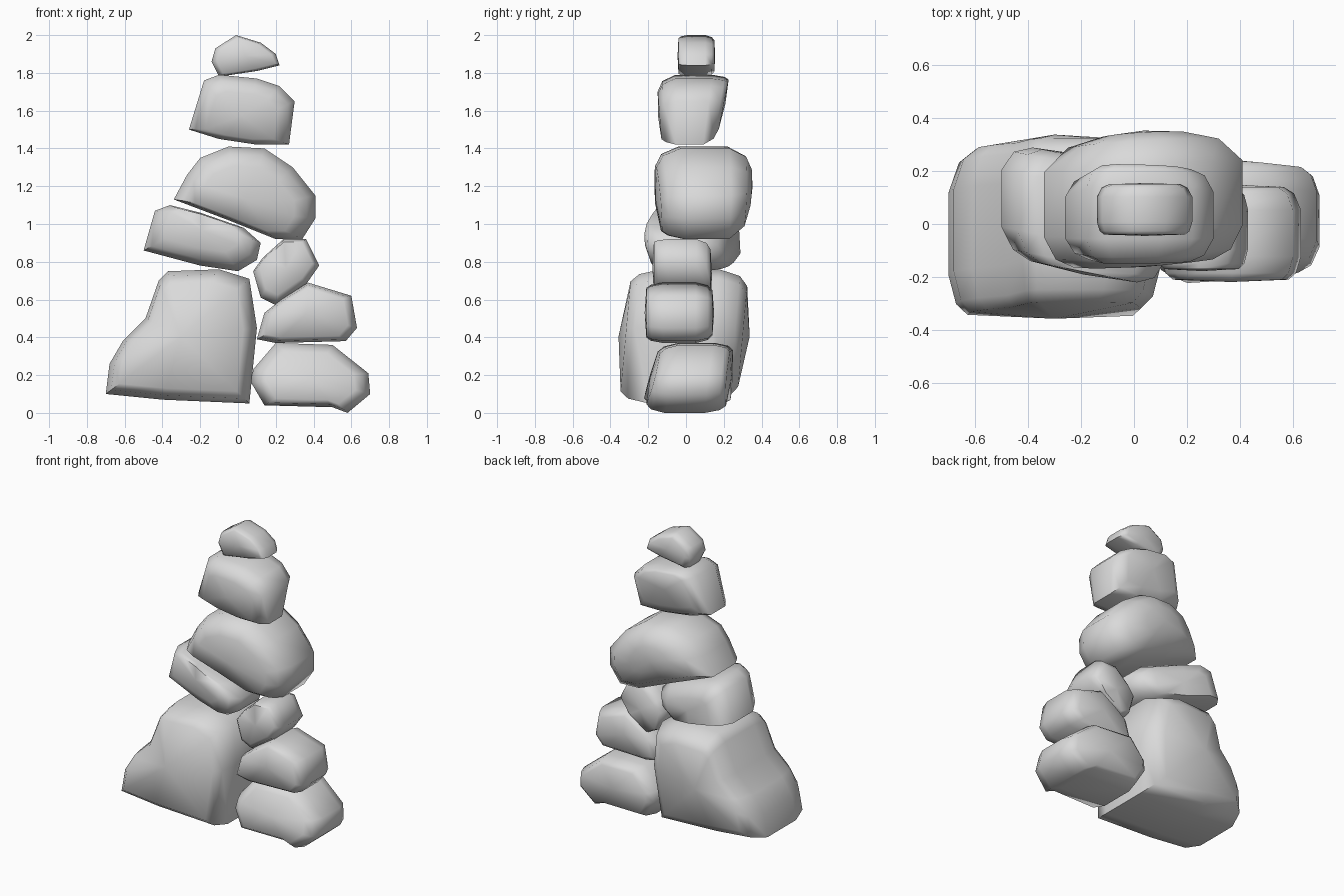
import bpy
import bmesh
from math import radians

# Remove the default cube
cube = bpy.data.objects.get("Cube")
if cube:
    bpy.data.objects.remove(cube, do_unlink=True)

# Single stone colour
stone_mat = bpy.data.materials.new("stone grey")
stone_mat.use_nodes = True
GREY = (0.7, 0.7, 0.7, 1)
stone_mat.diffuse_color = GREY
stone_mat.node_tree.nodes["Principled BSDF"].inputs["Base Color"].default_value = GREY

# Depth rings of a rounded stone: (fraction of half depth, share of the cap's shrinking)
RINGS = [(-1, 1), (-.86, .4), (-.5, 0), (.5, 0), (.86, .4), (1, 1)]


def make_stone(name, outline, front, back, caps=(.75, .75), dip=0, dome=1.05,
               lean_x=0, lean_z=0, flare_x=0, flare_z=0):
    """Loft a front outline (hundredths) through depth rings.

    caps are the outline scales at the front and back ends; dip raises the
    front end and lowers the back one; dome is the reach of the end tips;
    lean shears the depth along an axis, flare widens it along that axis."""
    points = [(x / 100, z / 100) for x, z in outline]
    xs = [p[0] for p in points]
    zs = [p[1] for p in points]
    cx, hx = (max(xs) + min(xs)) / 2, (max(xs) - min(xs)) / 2
    cz, hz = (max(zs) + min(zs)) / 2, (max(zs) - min(zs)) / 2
    cy, hy = (back + front) / 2, (back - front) / 2

    def place(x, z, depth, share):
        u, v = (x - cx) / hx, (z - cz) / hz
        width = hy * (1 + flare_x * u + flare_z * v)
        y = cy + depth * width + lean_x * (x - cx) + lean_z * (z - cz)
        return (x, y, z - dip * share * depth)

    bm = bmesh.new()
    rings = []
    for depth, share in RINGS:
        scale = 1 - share * (1 - caps[depth > 0])
        rings.append([bm.verts.new(place(cx + (x - cx) * scale, cz + (z - cz) * scale,
                                         depth, share))
                      for x, z in points])
    count = len(points)
    for near, far in zip(rings, rings[1:]):
        for i in range(count):
            j = (i + 1) % count
            bm.faces.new((near[i], near[j], far[j], far[i]))
    # Domed caps
    for ring, depth in ((rings[0], -dome), (rings[-1], dome)):
        tip = bm.verts.new(place(cx, cz, depth, 1))
        for i in range(count):
            bm.faces.new((ring[i], ring[(i + 1) % count], tip))
    bmesh.ops.recalc_face_normals(bm, faces=bm.faces)

    mesh = bpy.data.meshes.new(name)
    bm.to_mesh(mesh)
    bm.free()
    mesh.materials.append(stone_mat)
    obj = bpy.data.objects.new(name, mesh)
    bpy.context.collection.objects.link(obj)
    bpy.ops.object.select_all(action='DESELECT')
    obj.select_set(True)
    bpy.context.view_layer.objects.active = obj
    bpy.ops.object.shade_smooth_by_angle(angle=radians(65))


# Large boulder at the base
make_stone("base_boulder",
           [(-70, 10), (-68, 26), (-61, 38), (-49, 50), (-42, 70), (-37, 75), (-10, 76),
            (6, 71), (10, 45), (6, 5), (-40, 7)],
           front=-.32, back=.3, caps=(.82, .75), dome=1.12, lean_z=.09)

# Stack of three stones on the left side
make_stone("lower_side_stone",
           [(7, 16), (8, 23), (20, 37), (50, 36), (69, 21), (70, 10), (58, 0), (50, 3), (14, 4)],
           front=-.18, back=.23, caps=(.75, .8), lean_z=.17, flare_x=-.1, flare_z=-.1)
make_stone("middle_side_stone",
           [(10, 39), (14, 53), (23, 60), (37, 69), (60, 62), (63, 45), (57, 38), (20, 37)],
           front=-.21, back=.14, caps=(.82, .75))
make_stone("upper_side_stone",
           [(8, 75), (13, 82), (24, 92), (36, 92), (43, 78), (36, 68), (20, 57), (12, 61)],
           front=-.17, back=.13, caps=(.8, .8), dip=.02)

# Tilted slab bridging to the boulder
make_stone("tilted_slab",
           [(-50, 86), (-44, 107), (-36, 110), (-20, 106), (3, 98), (12, 90), (10, 81),
            (0, 75), (-20, 78)],
           front=-.18, back=.25, caps=(.65, .62), dip=.04, lean_x=-.2)

# Upper stones of the cairn
make_stone("keystone",
           [(-34, 113), (-27, 126), (-20, 135), (-5, 141), (14, 140), (29, 130), (41, 115),
            (41, 103), (34, 92), (20, 92), (-5, 102)],
           front=-.15, back=.34, caps=(.7, .4), dip=-.03, lean_x=.06, flare_z=.06)
make_stone("upper_stone",
           [(-26, 150), (-18, 176), (-10, 179), (10, 177), (22, 173), (30, 165), (27, 142),
            (10, 142), (-10, 145)],
           front=-.14, back=.2, caps=(.68, .7), dip=-.03, lean_z=.06, flare_z=.15)
make_stone("cap_stone",
           [(-14, 186), (-12, 193), (-1, 200), (12, 196), (20, 190), (22, 184), (10, 181),
            (-10, 178)],
           front=-.04, back=.15, caps=(.85, .75))
